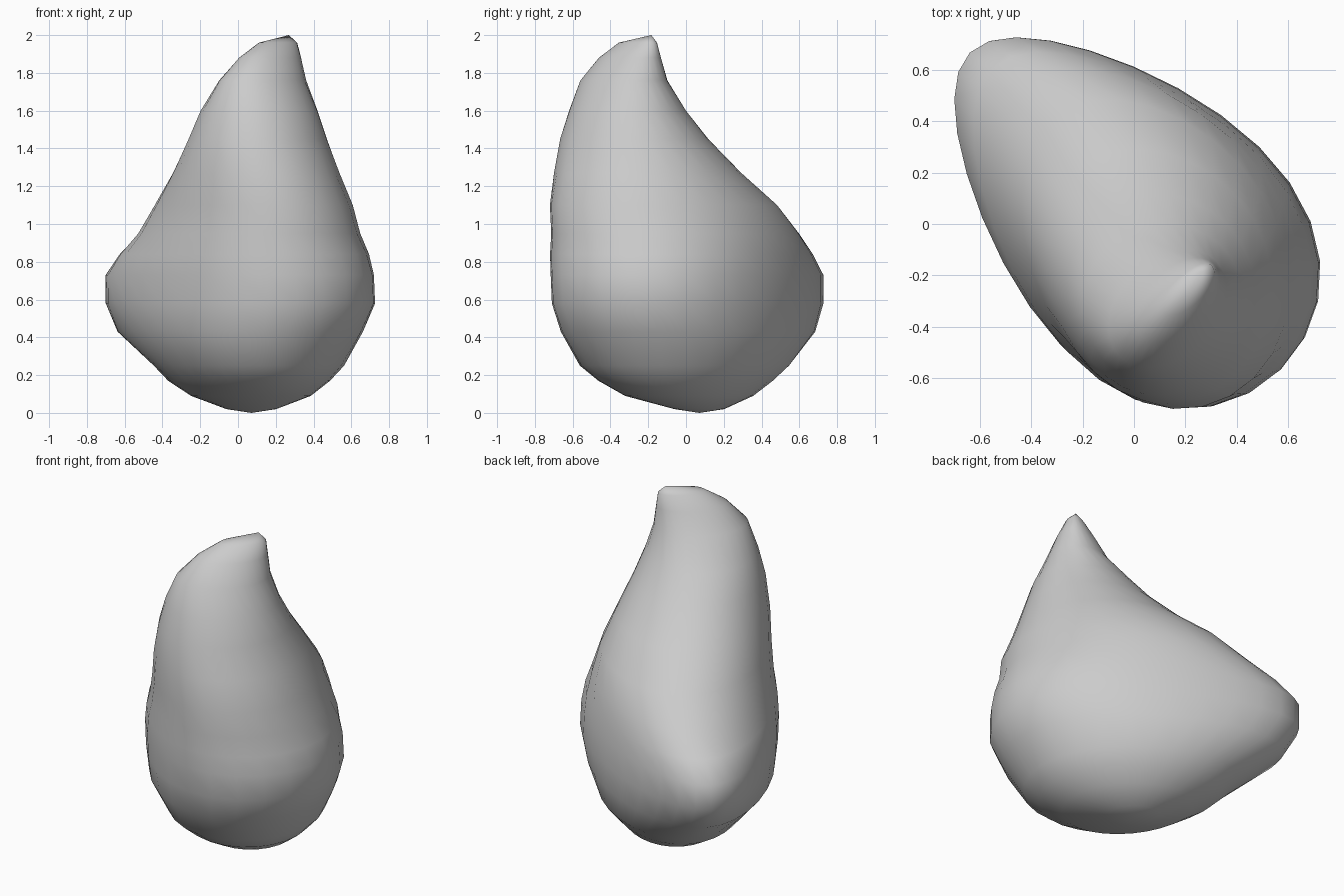
import bpy
import bmesh
import math
from mathutils import Vector

cube = bpy.data.objects.get("Cube")
if cube:
    bpy.data.objects.remove(cube)

SIDES = 28
LONG_AXIS = Vector((-1, 1, 0)).normalized()
WIDE_AXIS = Vector((1, 1, 0)).normalized()

# Cross-sections: height, centre along, centre across, half length, half width, taper, skew
SECTIONS = [
    (.02, 0, .1, .15, .11, 0, 0),
    (.09, -.03, .06, .37, .28, .05, .02),
    (.17, -.025, .04, .51, .37, .1, .03),
    (.25, -.015, .035, .605, .44, .15, .045),
    (.43, .05, .015, .785, .51, .22, .02),
    (.58, .06, .015, .865, .525, .28, .005),
    (.73, .06, .01, .865, .525, .28, .01),
    (.84, .015, .005, .805, .52, .24, .03),
    (.95, -.045, 0, .72, .505, .16, .06),
    (1.1, -.12, -.025, .635, .48, .1, .07),
    (1.27, -.195, -.075, .5, .435, .08, .05),
    (1.45, -.255, -.12, .385, .375, .07, .025),
    (1.6, -.29, -.14, .3, .32, .05, 0),
    (1.76, -.325, -.14, .19, .265, 0, 0),
    (1.88, -.33, -.09, .12, .2, 0, 0),
    (1.96, -.33, -.03, .06, .13, 0, 0),
]


def place(along, across, height):
    return LONG_AXIS * along + WIDE_AXIS * across + Vector((0, 0, height))


def section_ring(bm, section):
    """Egg-shaped ring, narrower and turned aside towards the pointed end."""
    height, along, across, length, width, taper, skew = section
    ring = []
    for i in range(SIDES):
        angle = math.tau * i / SIDES
        c, s = math.cos(angle), math.sin(angle)
        side = across + width * s * (1 - taper * c) + skew * c
        ring.append(bm.verts.new(place(along + length * c, side, height)))
    return ring


def cap(bm, ring, tip):
    point = bm.verts.new(tip)
    for i in range(SIDES):
        bm.faces.new((ring[i], ring[(i + 1) % SIDES], point))


# Fruit body: skinned cross-sections closed at the base and the tip
bm = bmesh.new()
rings = [section_ring(bm, section) for section in SECTIONS]
for low, high in zip(rings, rings[1:]):
    for i in range(SIDES):
        j = (i + 1) % SIDES
        bm.faces.new((low[i], low[j], high[j], high[i]))
cap(bm, rings[0], place(0, .1, 0))
cap(bm, rings[-1], place(-.32, .06, 2))
bmesh.ops.recalc_face_normals(bm, faces=bm.faces)
mesh = bpy.data.meshes.new("fruit_body")
bm.to_mesh(mesh)
bm.free()
body = bpy.data.objects.new("fruit_body", mesh)
bpy.context.collection.objects.link(body)

# Plain grey skin
skin = bpy.data.materials.new("plain_grey")
skin.use_nodes = True
grey = (.6, .6, .6, 1)
skin.diffuse_color = grey
skin.node_tree.nodes["Principled BSDF"].inputs["Base Color"].default_value = grey
mesh.materials.append(skin)

# Smooth shading with sharp creases kept
bpy.ops.object.select_all(action="DESELECT")
body.select_set(True)
bpy.context.view_layer.objects.active = body
bpy.ops.object.shade_smooth_by_angle(angle=math.radians(50))
